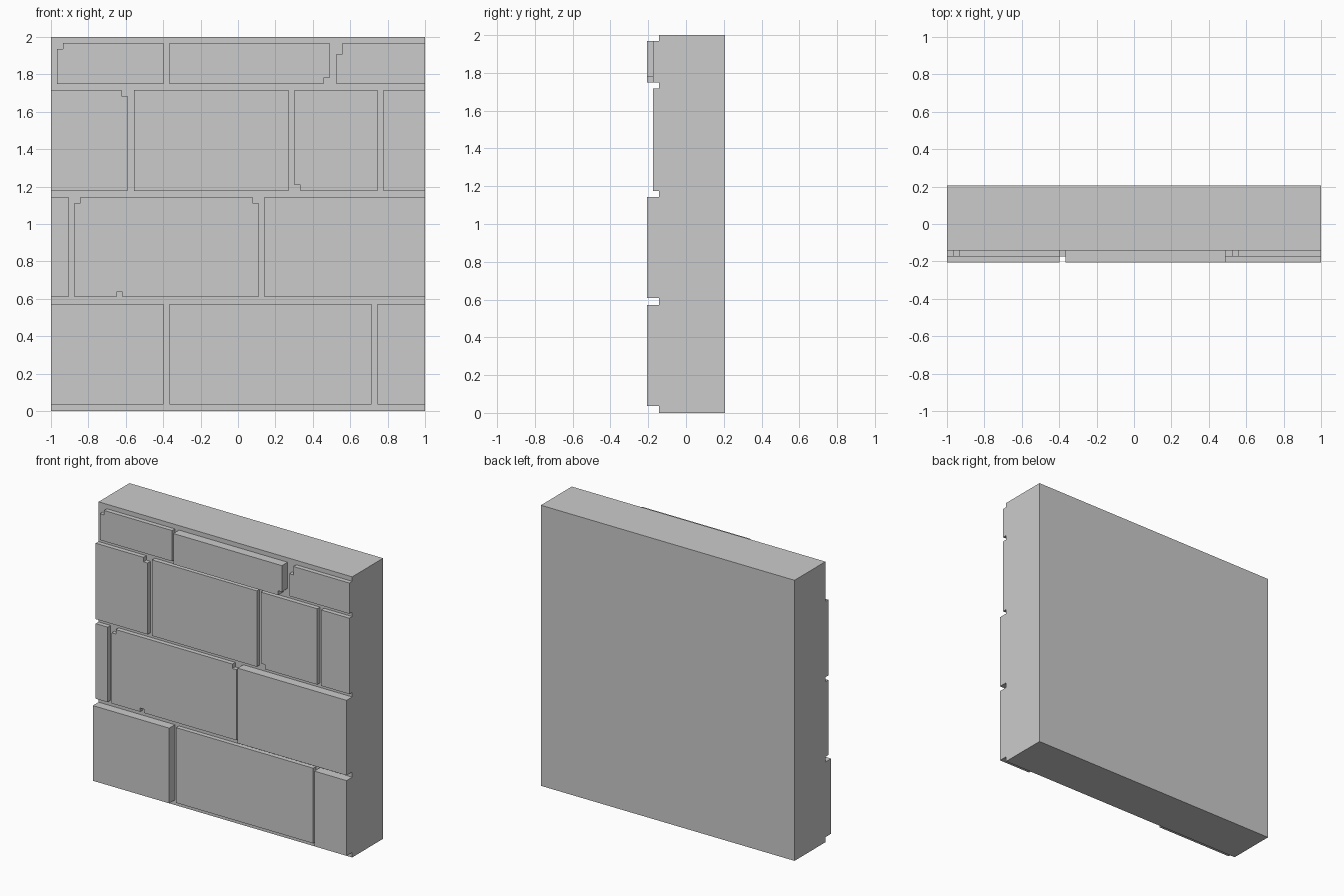
import bpy, bmesh

if "Cube" in bpy.data.objects:
    bpy.data.objects.remove(bpy.data.objects["Cube"])

BACK, BODY, LOW, HIGH = 0.206, -0.142, -0.174, -0.206
N = 0.032  # width of the chips and mortar joints


def prism(name, outline, y_front, y_back):
    """Extrude an (x, z) outline, counter-clockwise seen from the front."""
    bm = bmesh.new()
    face = bm.faces.new([bm.verts.new((x, y_front, z)) for x, z in outline])
    ext = bmesh.ops.extrude_face_region(bm, geom=[face], use_keep_orig=True)
    for v in ext["geom"]:
        if isinstance(v, bmesh.types.BMVert):
            v.co.y = y_back
    bmesh.ops.recalc_face_normals(bm, faces=bm.faces)
    mesh = bpy.data.meshes.new(name)
    bm.to_mesh(mesh)
    bm.free()
    obj = bpy.data.objects.new(name, mesh)
    bpy.context.collection.objects.link(obj)


def stone(name, x0, x1, z0, z1, y, chips):
    """Stone with chipped corners; chips maps bl/br/tr/tl to height, b to an x position."""
    pts = []

    def corner(key, x, z, sx, sz, vertical_first):
        h = chips.get(key)
        if not h:
            pts.append((x, z))
            return
        side, end = (x, z + sz * h), (x + sx * N, z)
        mid = (x + sx * N, z + sz * h)
        pts.extend([side, mid, end] if vertical_first else [end, mid, side])

    corner("bl", x0, z0, 1, 1, True)
    if "b" in chips:
        b = chips["b"]
        pts.extend([(b, z0), (b, z0 + 0.027), (b + N, z0 + 0.027), (b + N, z0)])
    corner("br", x1, z0, -1, 1, False)
    corner("tr", x1, z1, -1, -1, True)
    corner("tl", x0, z1, 1, -1, False)
    prism(name, pts, y, BODY)


# Backing slab
prism("wall_core", [(-1, 0), (1, 0), (1, 2), (-1, 2)], BODY, BACK)

# Courses from bottom to top: z range, then stones (x0, x1, front, chips)
courses = [
    (0.036, 0.572, [(-1, -0.398, HIGH, {}),
                    (-0.366, 0.714, LOW, {}),
                    (0.746, 1, HIGH, {})]),
    (0.609, 1.144, [(-1, -0.906, LOW, {}),
                    (-0.874, 0.11, LOW, {"tl": N, "tr": N, "b": -0.65}),
                    (0.142, 1, HIGH, {})]),
    (1.176, 1.717, [(-1, -0.591, LOW, {"tr": N}),
                    (-0.556, 0.27, LOW, {}),
                    (0.302, 0.746, LOW, {"bl": N}),
                    (0.778, 1, LOW, {})]),
    (1.749, 1.968, [(-0.967, -0.398, LOW, {"tl": N}),
                    (-0.366, 0.49, HIGH, {"br": N}),
                    (0.526, 1, LOW, {"tl": 0.06})]),
]
for c, (z0, z1, stones) in enumerate(courses, 1):
    for s, (x0, x1, y, chips) in enumerate(stones, 1):
        stone(f"stone_course{c}_{s}", x0, x1, z0, z1, y, chips)
